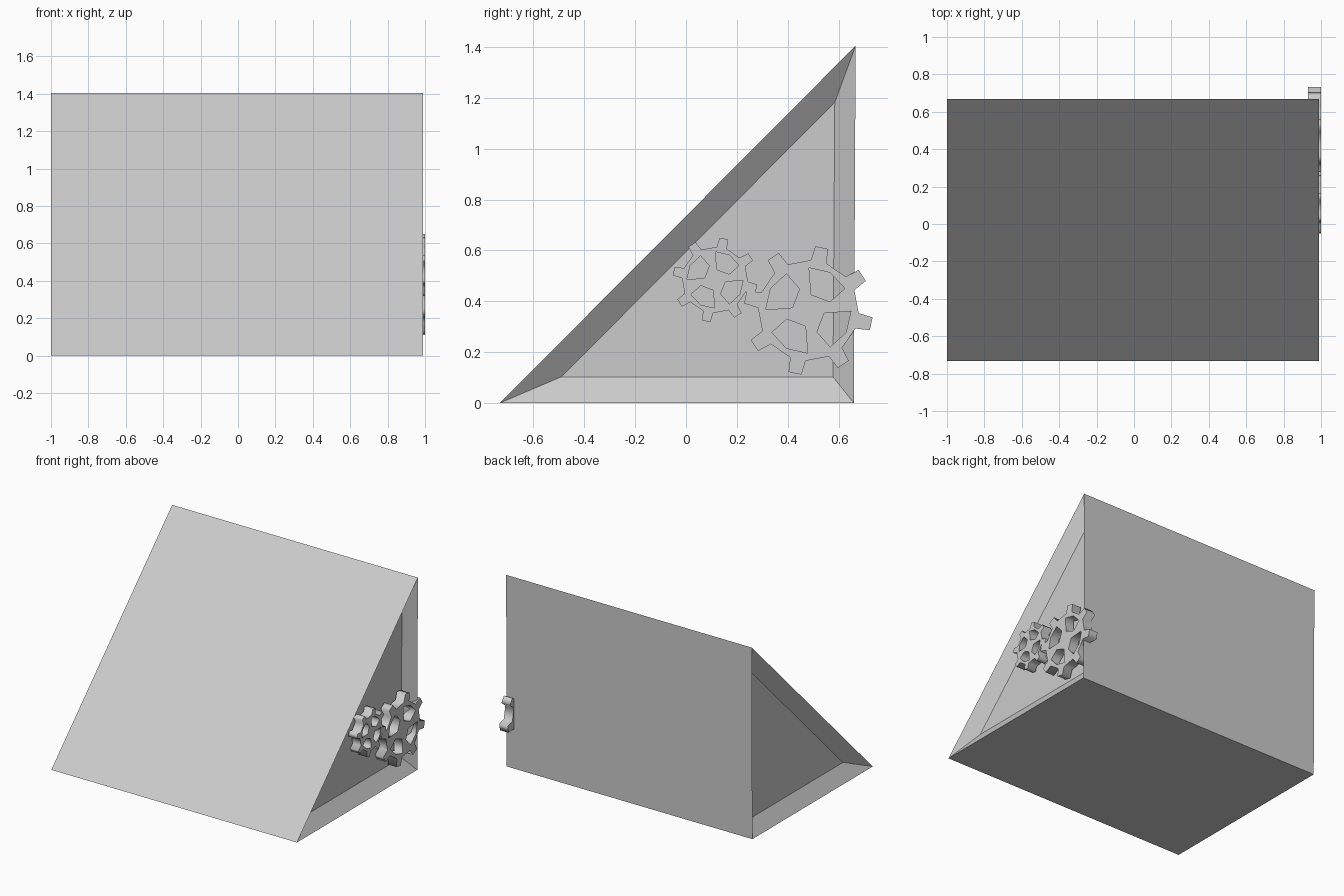
import bpy, bmesh
from math import radians, cos, sin, pi

if "Cube" in bpy.data.objects:
    bpy.data.objects.remove(bpy.data.objects["Cube"])

# Triangular wedge whose two ends are sunk in behind a sloping rim
outer = [(-0.732, 0.0), (0.66, 0.0), (0.667, 1.405)]
inner = [(-0.49, 0.103), (0.578, 0.103), (0.585, 1.182)]
LEFT, RIGHT, DEPTH = -1.0, 0.99, 0.072

bm = bmesh.new()
sections = [(LEFT + DEPTH, inner), (LEFT, outer), (RIGHT, outer), (RIGHT - DEPTH, inner)]
rings = [[bm.verts.new((x, y, z)) for y, z in pts] for x, pts in sections]
for a, b in zip(rings, rings[1:]):
    for i in range(3):
        j = (i + 1) % 3
        bm.faces.new((a[i], a[j], b[j], b[i]))
bm.faces.new(rings[0])
bm.faces.new(rings[-1])
bmesh.ops.recalc_face_normals(bm, faces=bm.faces)
mesh = bpy.data.meshes.new("wedge_body")
bm.to_mesh(mesh)
bm.free()
bpy.context.collection.objects.link(bpy.data.objects.new("wedge_body", mesh))


def polar(r, degrees):
    return (r * cos(radians(degrees)), r * sin(radians(degrees)))


def gear(name, y, z, radius):
    """Eight-toothed gear with four five-sided openings, facing +x."""
    outline = []
    for k in range(8):
        a = -12 + 45 * k
        outline += [polar(0.78 * radius, a - 9), polar(radius, a - 5.8),
                    polar(radius, a + 5.8), polar(0.78 * radius, a + 9)]
    loops = [outline]
    for k in range(4):
        a = -30 + 90 * k
        loops.append([polar(0.66 * radius, a - 29), polar(0.675 * radius, a),
                      polar(0.66 * radius, a + 29), polar(0.25 * radius, a + 20),
                      polar(0.36 * radius, a - 38)])

    curve = bpy.data.curves.new(name, 'CURVE')
    curve.dimensions = '2D'
    curve.fill_mode = 'BOTH'
    curve.extrude = 0.0345
    for pts in loops:
        spline = curve.splines.new('POLY')
        spline.points.add(len(pts) - 1)
        for p, (u, v) in zip(spline.points, pts):
            p.co = (u, v, 0, 1)
        spline.use_cyclic_u = True
    obj = bpy.data.objects.new(name, curve)
    bpy.context.collection.objects.link(obj)
    obj.location = (0.9655, y, z)
    obj.rotation_euler = (pi / 2, 0, pi / 2)
    bpy.ops.object.select_all(action='DESELECT')
    obj.select_set(True)
    bpy.context.view_layer.objects.active = obj
    bpy.ops.object.convert(target='MESH')
    bpy.context.object.data.shade_flat()


# Meshing pair of gears on the right end
gear("large_gear", 0.481, 0.364, 0.254)
gear("small_gear", 0.114, 0.484, 0.167)
